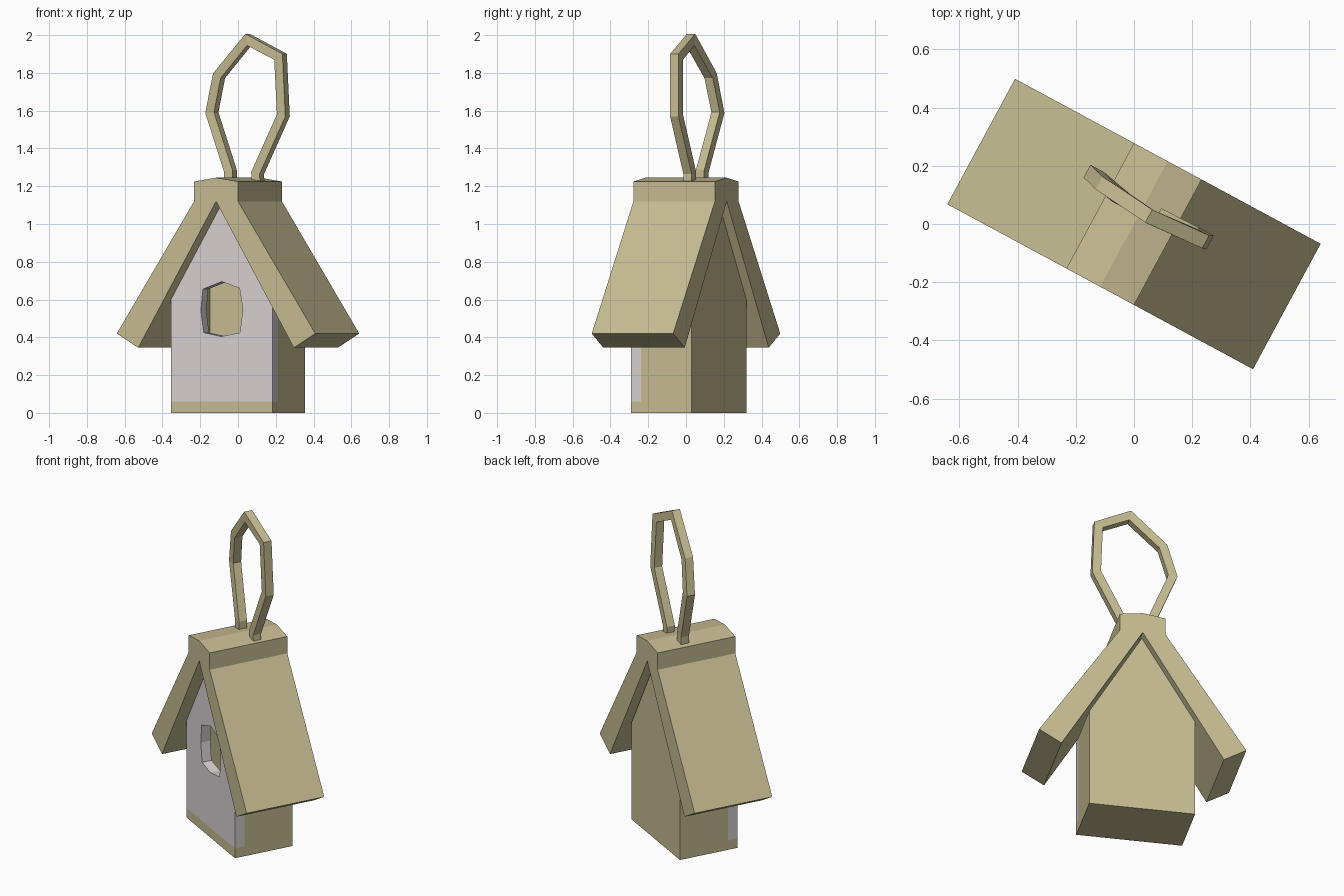
import bpy, bmesh, math
from mathutils import Matrix, Vector

if "Cube" in bpy.data.objects:
    bpy.data.objects.remove(bpy.data.objects["Cube"])

TURN = Matrix.Rotation(math.radians(-28.35), 4, 'Z')   # whole house is turned


def material(name, rgb):
    m = bpy.data.materials.new(name)
    m.diffuse_color = (*rgb, 1)
    m.use_nodes = True
    m.node_tree.nodes["Principled BSDF"].inputs["Base Color"].default_value = m.diffuse_color
    return m


OLIVE = material("olive_wood", (0.57, 0.51, 0.29))
PALE = material("pale_grey_paint", (0.70, 0.65, 0.66))


def finish(name, bm, mat):
    bmesh.ops.recalc_face_normals(bm, faces=bm.faces)
    bm.transform(TURN)
    me = bpy.data.meshes.new(name)
    bm.to_mesh(me)
    bm.free()
    me.materials.append(mat)
    ob = bpy.data.objects.new(name, me)
    bpy.context.collection.objects.link(ob)
    return ob


def prism(name, outline, y0, y1, mat):
    """Extrude an (x, z) outline from y0 to y1."""
    bm = bmesh.new()
    f = bm.faces.new([bm.verts.new((x, y0, z)) for x, z in outline])
    ext = bmesh.ops.extrude_face_region(bm, geom=[f])["geom"]
    bmesh.ops.translate(bm, vec=(0, y1 - y0, 0),
                        verts=[g for g in ext if isinstance(g, bmesh.types.BMVert)])
    return finish(name, bm, mat)


# main sizes
L, R, FRONT, BACK = -0.312, 0.298, -0.169, 0.195
MID, FLOOR, EAVE, PEAK = -0.005, 0.06, 0.60, 1.11
gable = [(L, FLOOR), (R, FLOOR), (R, EAVE), (MID, PEAK), (L, EAVE)]

# floor and back wall
prism("floor", [(L, 0), (R, 0), (R, FLOOR), (L, FLOOR)], FRONT, BACK, OLIVE)
prism("back_wall", gable, BACK - 0.04, BACK, OLIVE)

# side walls with slanted tops under the roof
for side, edge, t in (("left", L, 0.06), ("right", R, -0.06)):
    prism(side + "_wall", [(edge, FLOOR), (edge + t, FLOOR), (edge + t, EAVE + 0.095),
                           (edge, EAVE)], FRONT + 0.06, BACK - 0.04, OLIVE)

# front wall with entrance hole
front = prism("front_wall", gable, FRONT, FRONT + 0.06, PALE)
hole = [(-0.12, 0.655), (-0.006, 0.695), (0.10, 0.66), (0.12, 0.55),
        (0.103, 0.425), (-0.01, 0.405), (-0.115, 0.425), (-0.132, 0.54)]
cutter = prism("hole_cutter", hole, FRONT - 0.1, FRONT + 0.12, PALE)
cutter.hide_render = True
mod = front.modifiers.new("hole", 'BOOLEAN')
mod.operation, mod.solver, mod.object = 'DIFFERENCE', 'EXACT', cutter
bpy.context.view_layer.objects.active = front
bpy.ops.object.modifier_apply(modifier="hole")
bpy.data.objects.remove(cutter, do_unlink=True)

# roof with ridge cap, one mirrored profile
half = [(0.132, 1.225), (0.132, 1.12), (0.597, 0.42), (0.468, 0.345)]
roof = [(0, 1.245)] + half + [(0, 1.12)] + [(-x, z) for x, z in reversed(half)]
prism("roof", roof, -0.245, 0.245, OLIVE)

# hanging loop: square section mitred along a path
path = [Vector(p) for p in (
    (0.085, 0.067, 1.20), (0.082, 0.067, 1.27), (0.235, 0.070, 1.575),
    (0.222, 0.063, 1.885), (0.037, 0.048, 1.976), (-0.150, 0.067, 1.785),
    (-0.202, 0.083, 1.59), (-0.076, 0.057, 1.28), (-0.076, 0.057, 1.20))]
bm, rings, H = bmesh.new(), [], 0.025
for i, p in enumerate(path):
    d1 = (p - path[i - 1]) if i else path[1] - p
    d2 = (path[i + 1] - p) if i < len(path) - 1 else d1
    n1, n2 = (Vector((d.z, 0, -d.x)).normalized() for d in (d1, d2))
    n = (n1 + n2).normalized()
    n *= H / n.dot(n1)
    v = Vector((0, H, 0))
    rings.append([bm.verts.new(p + q) for q in (n + v, n - v, -n - v, -n + v)])
for a, b in zip(rings, rings[1:]):
    for k in range(4):
        bm.faces.new((a[k], a[(k + 1) % 4], b[(k + 1) % 4], b[k]))
bm.faces.new(rings[0])
bm.faces.new(rings[-1])
finish("hanging_loop", bm, OLIVE)
